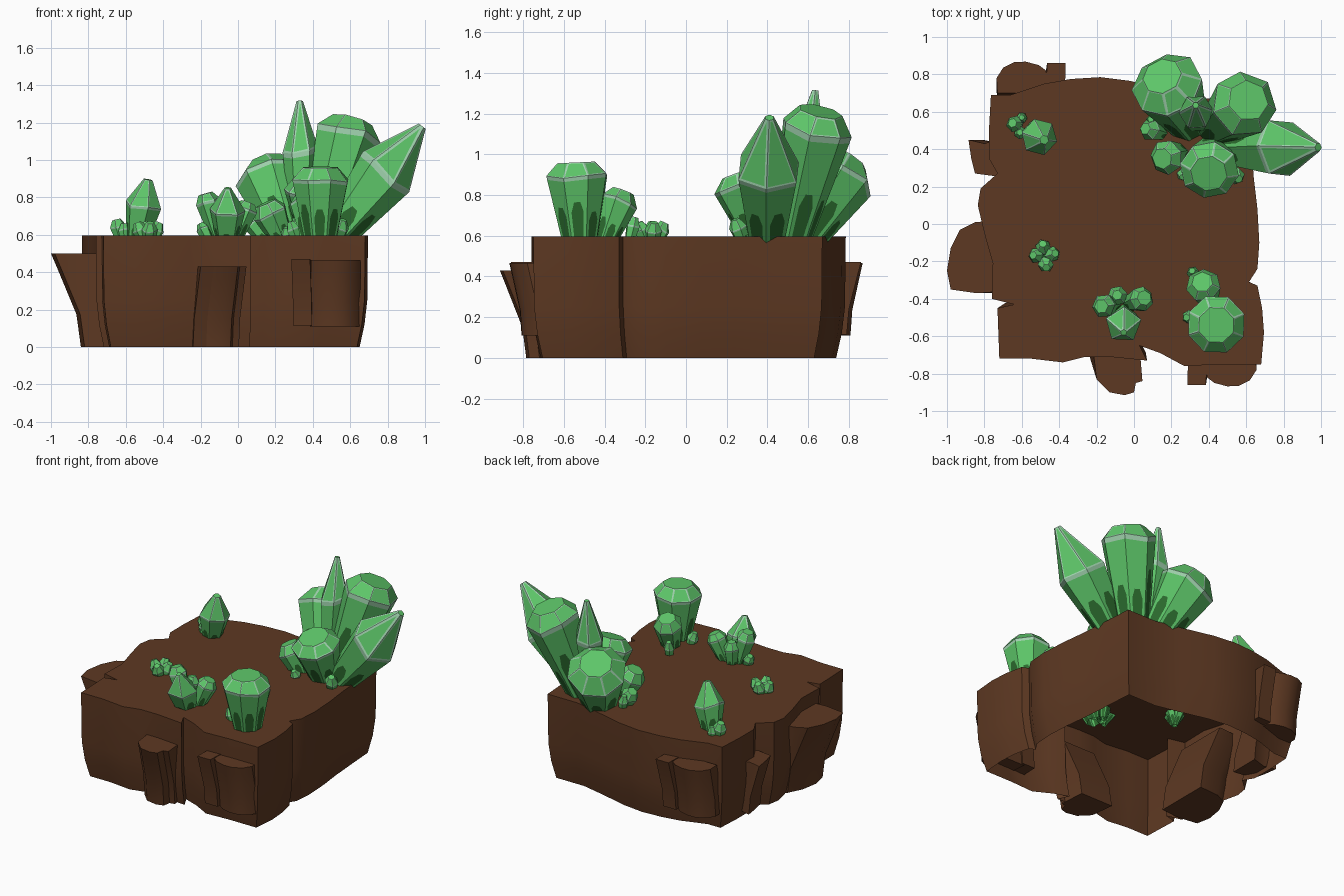
import bpy, bmesh, math, random
from mathutils import Vector

if "Cube" in bpy.data.objects:
    bpy.data.objects.remove(bpy.data.objects["Cube"])

random.seed(4)


def material(name, rgb):
    m = bpy.data.materials.new(name)
    m.diffuse_color = (*rgb, 1)
    m.use_nodes = True
    m.node_tree.nodes["Principled BSDF"].inputs["Base Color"].default_value = m.diffuse_color
    return m


EARTH = material("earth_brown", (0.11, 0.04, 0.016))
GREEN = material("crystal_green", (0.11, 0.56, 0.14))
PALE = material("crystal_pale_edge", (0.36, 0.66, 0.43))
DARK = material("crystal_dark_green", (0.025, 0.15, 0.028))


def finish(bm, name, mats, smooth=False):
    me = bpy.data.meshes.new(name)
    bm.to_mesh(me)
    bm.free()
    for m in mats:
        me.materials.append(m)
    ob = bpy.data.objects.new(name, me)
    bpy.context.collection.objects.link(ob)
    if smooth:
        bpy.context.view_layer.objects.active = ob
        ob.select_set(True)
        bpy.ops.object.shade_smooth_by_angle(angle=math.radians(32))
        ob.select_set(False)
    return ob


def loft(bm, rings):
    """Skin a stack of rings, listed from the top down, running anticlockwise."""
    vs = [[bm.verts.new(p) for p in r] for r in rings]
    n = len(vs[0])
    for a, b in zip(vs, vs[1:]):
        for i in range(n):
            j = (i + 1) % n
            bm.faces.new((b[i], b[j], a[j], a[i]))
    return vs


# Earth block: irregular outline, open underneath, drawn in at the foot
outline = [(-.72, -.72), (-.55, -.72), (-.38, -.74), (-.26, -.71), (-.13, -.71),
           (.07, -.73), (.03, -.65), (.14, -.69), (.27, -.76), (.46, -.75),
           (.68, -.75), (.695, -.58), (.685, -.45), (.66, -.33), (.615, -.31),
           (.66, -.24), (.67, -.1), (.66, .08), (.64, .25), (.625, .45),
           (.61, .67), (.38, .67), (.2, .71), (-.02, .765), (-.18, .785),
           (-.34, .775), (-.48, .75), (-.66, .69), (-.765, .69), (-.775, .51),
           (-.775, .35), (-.73, .27), (-.82, .19), (-.835, .1), (-.8, -.05),
           (-.755, -.21), (-.76, -.4), (-.64, -.43), (-.73, -.45)]
bm = bmesh.new()
rings = loft(bm, [[(-.05 + (x + .05) * s, y * s, z) for x, y in outline]
                  for z, s in ((.595, 1), (.25, .995), (.12, .975), (0, .94))])
bm.faces.new(rings[0])
finish(bm, "earth_block", [EARTH], True)


# Rock lumps leaning out of the block's sides
def lump(name, pts, top, bottom, shift, turn=False):
    if turn:
        pts = [(-x - .08, -y) for x, y in pts]
        shift = (-shift[0], -shift[1])
    bm = bmesh.new()
    h = top - bottom
    rings = loft(bm, [[(x + shift[0] * f, y + shift[1] * f, bottom + h * k) for x, y in pts]
                      for k, f in ((1, 0), (.85, .2), (.35, .85), (0, 1))])
    bm.faces.new(rings[0])
    bm.faces.new(rings[-1][::-1])
    bmesh.ops.recalc_face_normals(bm, faces=bm.faces)
    finish(bm, name, [EARTH], True)


lump("front_lump", [(-.22, -.66), (-.2, -.83), (-.13, -.9), (-.05, -.915), (0, -.9),
                    (.01, -.85), (.045, -.84), (.03, -.66)], .43, 0, (-.04, .13))
lump("left_lump", [(-.7, .02), (-.85, .01), (-.93, -.03), (-.98, -.13), (-1, -.25),
                   (-.98, -.35), (-.84, -.37), (-.7, -.36)], .5, 0, (.16, 0))
lump("left_small_lump", [(-.7, .46), (-.8, .43), (-.885, .45), (-.87, .35),
                         (-.85, .27), (-.7, .25)], .4, .04, (.08, 0))
for side, turn in (("front_right", False), ("back_left", True)):
    lump(side + "_narrow_lump", [(.29, -.7), (.285, -.86), (.385, -.86), (.39, -.7)],
         .47, .115, (.01, .07), turn)
    lump(side + "_round_lump", [(.38, -.7), (.39, -.82), (.43, -.85), (.5, -.868), (.56, -.865),
                                (.62, -.835), (.655, -.78), (.65, -.7)], .465, .11, (0, .06), turn)


# One crystal: narrow foot, wide shoulder, faceted cap, painted patches as cut faces
def crystal(bm, bx, by, tx, ty, tz, r, cap, shoulder, n):
    base, tip = Vector((bx, by, .52)), Vector((tx, ty, tz))
    axis = tip - base
    q = axis.to_track_quat('Z', 'Y')
    spin = random.uniform(0, 6.28)

    def ring(t, rad, jitter=0):
        out = []
        for i in range(n):
            a = spin + 2 * math.pi * i / n
            k = t + random.uniform(-jitter, jitter)
            out.append(base + axis * k + q @ Vector((rad * math.cos(a), rad * math.sin(a), 0)))
        return out

    def face(pts, mat):
        f = bm.faces.new([bm.verts.new(p) for p in pts])
        f.material_index = mat
        return f

    low, mid = ring(0, r * .5), ring(shoulder, r, .03)
    top = ring(1, r * cap)
    facets = [face(top, 0)]
    for i in range(n):
        j = (i + 1) % n
        b0, b1, s0, s1 = low[i], low[j], mid[i], mid[j]

        def at(u, v):
            return b0.lerp(b1, u).lerp(s0.lerp(s1, u), v)

        h = random.uniform(.45, .68)
        arch = [at(.2, 0), at(.18, h * .8), at(.35, h), at(.65, h), at(.82, h * .8), at(.8, 0)]
        # side: green with a dark arch at the foot and a pale strip at the shoulder
        face(arch[::-1], 2)
        face([b0] + arch + [b1, at(1, .95), at(0, .95)], 0)
        face([at(0, .95), at(1, .95), s1, s0], 1)
        facets.append(face([s0, s1, top[j], top[i]], 0))
    for f in facets:
        size = math.sqrt(f.calc_area())
        if size > .015:
            edge = bmesh.ops.inset_individual(bm, faces=[f], thickness=size * random.uniform(.05, .14))
            for e in edge["faces"]:
                e.material_index = 1


def cluster(name, rows):
    bm = bmesh.new()
    for row in rows:
        crystal(bm, *row)
    bmesh.ops.remove_doubles(bm, verts=bm.verts, dist=.0002)
    bmesh.ops.recalc_face_normals(bm, faces=bm.faces)
    finish(bm, name, [GREEN, PALE, DARK])


# rows: base x, y, tip x, y, z, shoulder radius, cap ratio, shoulder position, sides
cluster("large_crystals", [
    (.46, .40, .985, .41, 1.18, .165, .14, .62, 6),
    (.30, .52, .15, .79, .98, .195, .55, .84, 8),
    (.42, .50, .61, .66, 1.21, .18, .62, .88, 7),
    (.34, .53, .33, .635, 1.315, .095, .18, .66, 6),
    (.42, .40, .40, .27, .91, .16, .62, .84, 8)])
cluster("large_cluster_small_crystals", [
    (.26, .38, .15, .35, .77, .095, .6, .8, 7),
    (.18, .48, .06, .51, .70, .06, .55, .8, 6),
    (.12, .54, .09, .56, .68, .035, .5, .75, 6),
    (.52, .30, .56, .24, .68, .045, .5, .75, 6),
    (.27, .30, .26, .25, .64, .035, .5, .75, 6)])
cluster("back_left_crystals", [
    (-.55, .49, -.48, .45, .895, .10, .25, .62, 6),
    (-.61, .52, -.65, .54, .68, .045, .55, .75, 6),
    (-.60, .48, -.61, .49, .66, .035, .5, .75, 6),
    (-.60, .56, -.60, .57, .65, .03, .5, .75, 6)])
cluster("left_tiny_crystals", [
    (-.48, -.17, -.48 + .06 * math.cos(a), -.17 + .065 * math.sin(a), .665, .043, .5, .75, 6)
    for a in (.2, 1.7, 3.1, 4.9)])
cluster("front_crystals", [
    (-.06, -.47, -.055, -.58, .85, .10, .18, .62, 5),
    (-.09, -.43, -.175, -.44, .82, .065, .6, .86, 6),
    (-.04, -.43, .055, -.395, .77, .068, .6, .85, 7),
    (-.08, -.40, -.09, -.38, .75, .055, .5, .8, 6),
    (-.13, -.46, -.2, -.43, .66, .04, .5, .8, 6)])
cluster("front_right_crystals", [
    (.44, -.52, .44, -.54, .96, .16, .62, .84, 8),
    (.40, -.42, .365, -.31, .82, .095, .6, .84, 7),
    (.33, -.49, .28, -.50, .67, .038, .5, .75, 6),
    (.33, -.29, .31, -.25, .69, .035, .5, .75, 6)])
